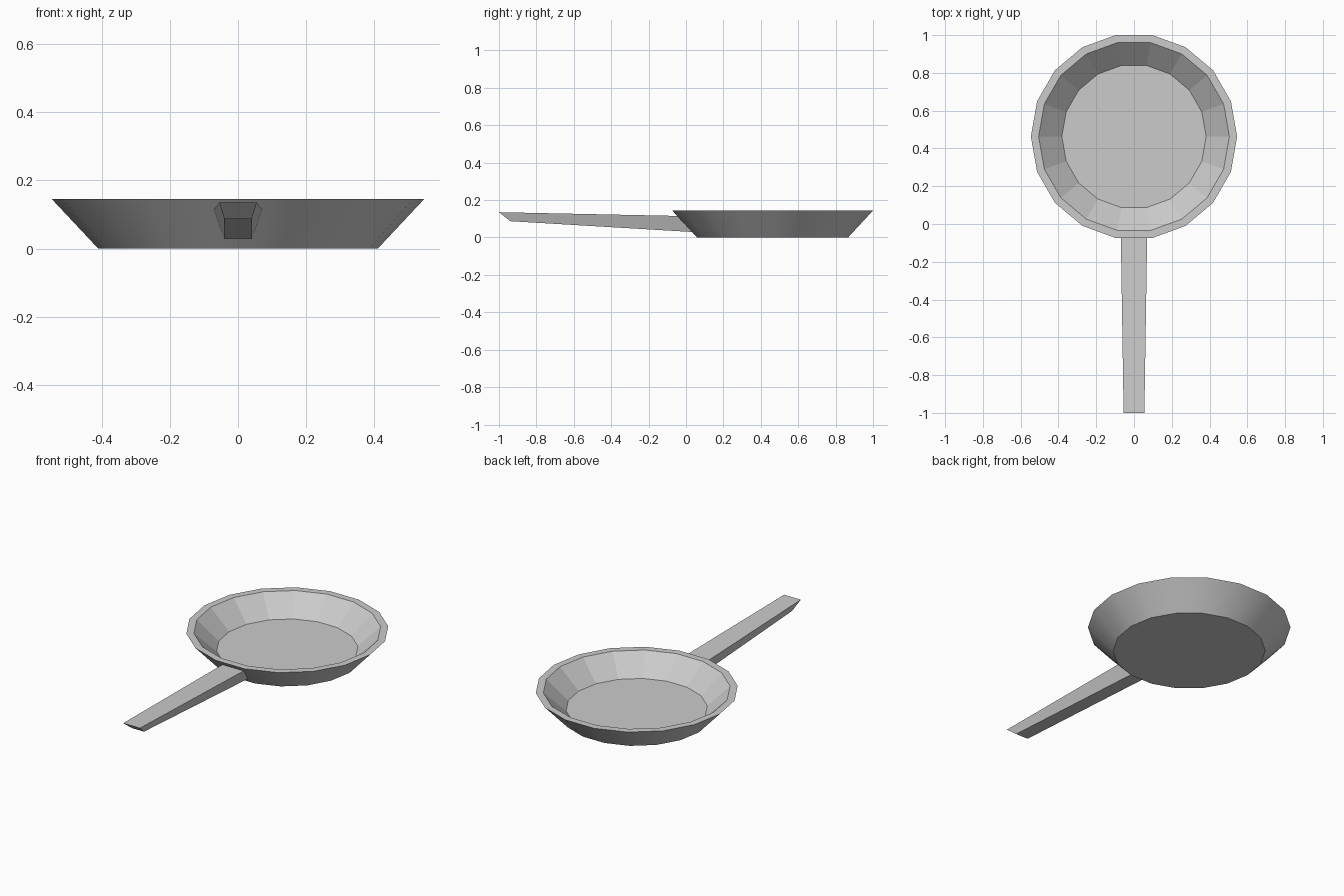
import bpy, bmesh
from math import cos, sin, tau

if "Cube" in bpy.data.objects:
    bpy.data.objects.remove(bpy.data.objects["Cube"])

SIDES = 18
CENTRE_Y = 0.463


def loft(name, rings, smooth_bands=()):
    """Skin a list of equal-length point rings and cap both ends."""
    bm = bmesh.new()
    loops = [[bm.verts.new(p) for p in ring] for ring in rings]
    n = len(loops[0])
    for band, (a, b) in enumerate(zip(loops, loops[1:])):
        for i in range(n):
            j = (i + 1) % n
            face = bm.faces.new((a[i], a[j], b[j], b[i]))
            face.smooth = band in smooth_bands
    bm.faces.new(loops[0][::-1])
    bm.faces.new(loops[-1])
    bmesh.ops.recalc_face_normals(bm, faces=bm.faces)
    mesh = bpy.data.meshes.new(name)
    bm.to_mesh(mesh)
    bm.free()
    obj = bpy.data.objects.new(name, mesh)
    bpy.context.collection.objects.link(obj)
    return obj


def circle(r, z):
    return [(r * cos(tau * i / SIDES), CENTRE_Y + r * sin(tau * i / SIDES), z)
            for i in range(SIDES)]


def trapezoid(top_w, top_y, top_z, low_w, low_y, low_z):
    return [(-top_w, top_y, top_z), (-low_w, low_y, low_z),
            (low_w, low_y, low_z), (top_w, top_y, top_z)]


# Pan bowl: base, outer rim, inner rim, floor (outer wall is smooth)
profile = [(0.41, 0.0), (0.546, 0.145), (0.505, 0.145), (0.382, 0.033)]
loft("pan_bowl", [circle(r, z) for r, z in profile], smooth_bands=(0,))

# Handle: tapered bar with a slanted tip, root sunk just into the pan wall
loft("handle", [trapezoid(0.055, -1.0, 0.135, 0.04, -0.94, 0.087),
                trapezoid(0.07, -0.04, 0.115, 0.041, 0.04, 0.029)])
